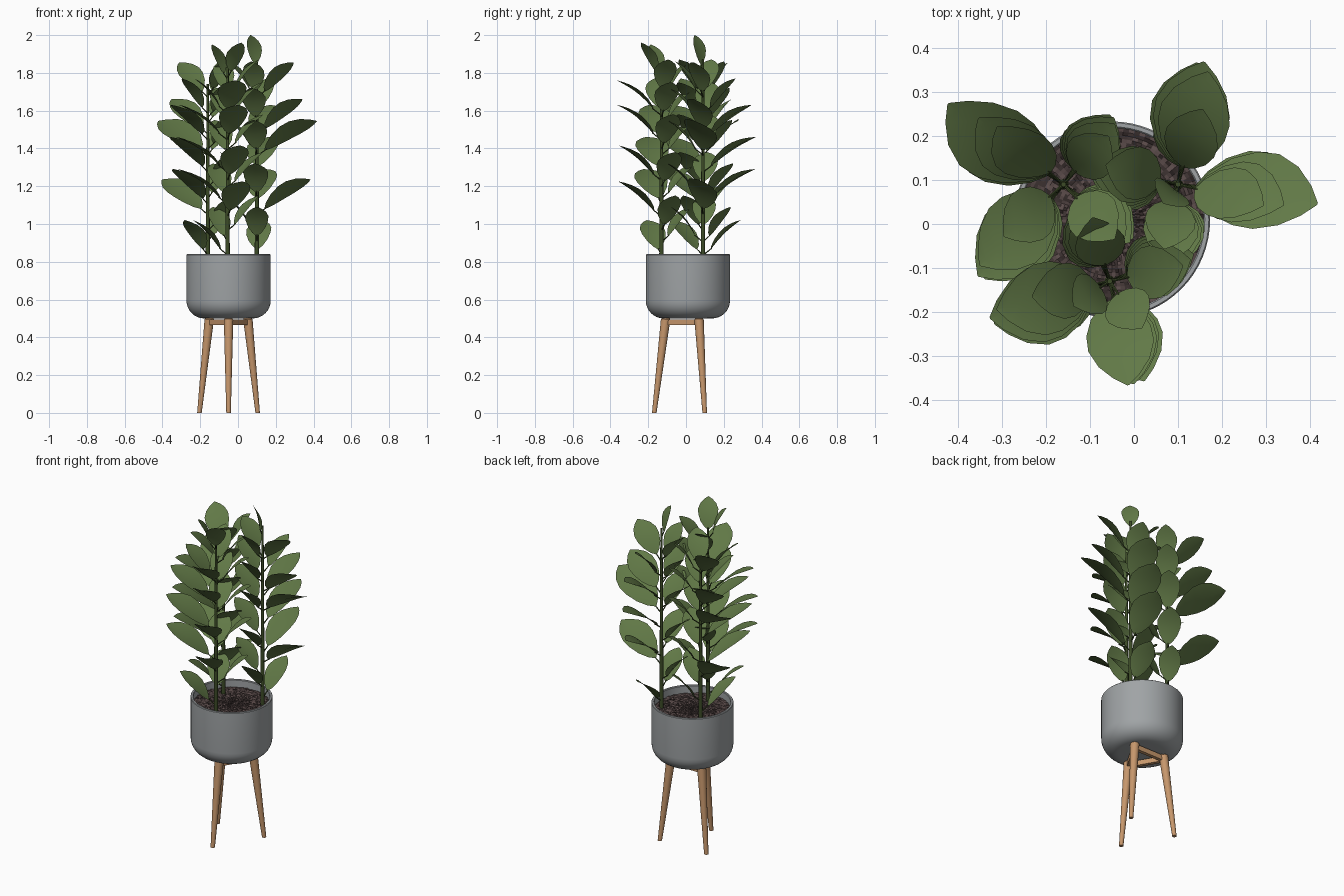
import bpy
import bmesh
import math
import random
from mathutils import Vector

random.seed(4)
cube = bpy.data.objects.get("Cube")
if cube:
    bpy.data.objects.remove(cube, do_unlink=True)

CENTRE = Vector((-0.05, 0.01, 0))
UP = Vector((0, 0, 1))


def material(name, r, g, b):
    mat = bpy.data.materials.new(name)
    mat.use_nodes = True
    mat.diffuse_color = (r, g, b, 1)
    shader = mat.node_tree.nodes["Principled BSDF"]
    shader.inputs["Base Color"].default_value = (r, g, b, 1)
    shader.inputs["Roughness"].default_value = 0.7
    return mat


GREY = material("pot grey", 0.35, 0.37, 0.38)
WOOD = material("warm wood", 0.57, 0.31, 0.15)
LEAF = material("leaf green", 0.12, 0.19, 0.062)
STEM = material("stem green", 0.045, 0.07, 0.02)
SOIL = material("soil brown", 0.10, 0.068, 0.066)
DARK_SOIL = material("dark soil", 0.045, 0.031, 0.03)


def finish(bm, name, *mats, smooth=True):
    mesh = bpy.data.meshes.new(name)
    bm.to_mesh(mesh)
    bm.free()
    for mat in mats:
        mesh.materials.append(mat)
    obj = bpy.data.objects.new(name, mesh)
    bpy.context.collection.objects.link(obj)
    if smooth:
        bpy.ops.object.select_all(action="DESELECT")
        obj.select_set(True)
        bpy.context.view_layer.objects.active = obj
        bpy.ops.object.shade_smooth_by_angle(angle=math.radians(40))
    return obj


def rod(bm, start, end, r_start, r_end, sides=12):
    """Tapered round bar between two points."""
    axis = end - start
    matrix = axis.to_track_quat("Z", "Y").to_matrix().to_4x4()
    matrix.translation = (start + end) / 2
    bmesh.ops.create_cone(bm, cap_ends=True, segments=sides, radius1=r_start,
                          radius2=r_end, depth=axis.length, matrix=matrix)


def lathe(profile, steps):
    """Spin a (radius, height) profile about the pot axis."""
    bm = bmesh.new()
    verts = [bm.verts.new(CENTRE + Vector((r, 0, z))) for r, z in profile]
    edges = [bm.edges.new(pair) for pair in zip(verts, verts[1:])]
    bmesh.ops.spin(bm, geom=verts + edges, cent=CENTRE, axis=UP,
                   angle=math.tau, steps=steps)
    bmesh.ops.remove_doubles(bm, verts=bm.verts, dist=0.0002)
    bmesh.ops.recalc_face_normals(bm, faces=bm.faces)
    return bm


# Pot: rounded lower corner, straight wall, thin rim and hollow inside
profile = [(0, 0.5)]
for i in range(9):
    a = math.pi / 2 * i / 8
    profile.append((0.128 + 0.095 * math.sin(a), 0.595 - 0.095 * math.cos(a)))
profile += [(0.223, 0.837), (0.22, 0.84), (0.211, 0.84), (0.208, 0.837),
            (0.208, 0.62), (0, 0.62)]
finish(lathe(profile, 64), "pot", GREY)

# Soil: lumpy disc with fine speckled faces
bm = lathe([(0.209 * i / 26, 0.795) for i in range(27)], 100)
for v in bm.verts:
    v.co.z += random.uniform(-0.004, 0.005)
for f in bm.faces:
    f.material_index = int(random.random() < 0.5)
    if f.normal.z < 0:
        f.normal_flip()
finish(bm, "soil", SOIL, DARK_SOIL, smooth=False)

# Stand: three splayed tapered legs joined by flat rails
angles = [math.radians(a) for a in (30, 150, 270)]
tops = []
for name, a in zip(("back_left_leg", "back_right_leg", "front_leg"), angles):
    out = Vector((math.cos(a), math.sin(a), 0))
    top = CENTRE + out * 0.118 + UP * 0.495
    tops.append(top)
    bm = bmesh.new()
    rod(bm, CENTRE + out * 0.178, top, 0.012, 0.025, 20)
    rod(bm, top, top + UP * 0.008, 0.025, 0.018, 20)
    # Level the foot with the floor
    for v in bm.verts:
        if v.co.z < 0.02:
            v.co.z = 0
    finish(bm, name, WOOD)
for i in range(3):
    a, b = tops[i], tops[(i + 1) % 3]
    bm = bmesh.new()
    bmesh.ops.create_cube(bm, size=1)
    bmesh.ops.scale(bm, vec=((b - a).length, 0.02, 0.03), verts=bm.verts)
    obj = finish(bm, f"rail_{i + 1}", WOOD)
    obj.location = (a + b) / 2 - UP * 0.016
    obj.rotation_euler.z = math.atan2(b.y - a.y, b.x - a.x)

# Leaf outline: (distance along blade, half width)
OUTLINE = [(0, 0.03), (0.09, 0.4), (0.25, 0.76), (0.45, 0.98), (0.62, 1),
           (0.79, 0.78), (0.92, 0.4), (1, 0.03)]


def add_leaf(leaves, stems, foot, azimuth, tip_z, reach, roll):
    a = math.radians(azimuth)
    out = Vector((math.cos(a), math.sin(a), 0))
    base = foot + out * min(0.04, reach * 0.25) + UP * (tip_z - 0.155)
    along = foot + out * reach + UP * tip_z - base
    length = along.length
    side = UP.cross(out)
    normal = along.normalized().cross(side)
    r = math.radians(roll)
    side, normal = (side * math.cos(r) - normal * math.sin(r),
                    normal * math.cos(r) + side * math.sin(r))
    half = length * 0.3
    rows = []
    for t, w in OUTLINE:
        mid = base + along * t + normal * 0.06 * length * math.sin(math.pi * t)
        rows.append([leaves.verts.new(mid + side * s * w * half
                                      + normal * abs(s) * w * half * 0.13)
                     for s in (-1, 0, 1)])
    for p, q in zip(rows, rows[1:]):
        for k in (0, 1):
            leaves.faces.new((p[k], q[k], q[k + 1], p[k + 1]))
    # Leaf stalk
    rod(stems, foot + UP * (tip_z - 0.185), base + along * 0.05, 0.004, 0.0025, 6)


# Rows of leaves up one side of a stem: (tip height, reach)
LONG = [(1.235, 0.285), (1.545, 0.32), (1.66, 0.245), (1.855, 0.2)]
WIDE = [(1.02, 0.2), (1.29, 0.28), (1.46, 0.285), (1.63, 0.265), (1.77, 0.18)]
INNER = [(1.15, 0.18), (1.38, 0.2), (1.58, 0.2), (1.75, 0.19), (1.87, 0.17)]
SHORT = [(1.09, 0.17), (1.32, 0.19), (1.55, 0.19), (1.72, 0.18), (1.86, 0.15)]
FRONT = [(1.225, 0.24), (1.415, 0.235), (1.63, 0.24), (1.76, 0.24)]

# Plants: position, stem height, then each row with its direction and roll
PLANTS = {
    "left_plant": ((0.10, 0.09), 1.87,
                   [(LONG, -9, 23), (WIDE, 80, 6), (INNER, 173, 0),
                    (SHORT, 266, 0), ([(2.0, 0.055)], 228, 0)]),
    "right_plant": ((-0.16, 0.09), 1.74,
                    [(LONG, 144, 23), (WIDE, 229, 6), (INNER, 321, 0),
                     (SHORT, 55, 0)]),
    "front_plant": ((-0.055, -0.13), 1.83,
                    [(WIDE, 199, 6), (FRONT, 285, 0), (INNER, 20, 0),
                     (SHORT, 113, 0), ([(1.96, 0.13)], 300, 0),
                     ([(1.95, 0.1)], 210, 0)]),
}
for name, (spot, height, rows) in PLANTS.items():
    foot = Vector((*spot, 0))
    leaves, stems = bmesh.new(), bmesh.new()
    rod(stems, foot + UP * 0.78, foot + UP * height, 0.012, 0.006)
    for row, azimuth, roll in rows:
        for i, (tip_z, reach) in enumerate(row):
            # Rows drift slightly around the stem as they climb
            turn = azimuth + 4 - 3 * i
            add_leaf(leaves, stems, foot, turn, tip_z, reach, roll)
    finish(stems, name + "_stem", STEM)
    finish(leaves, name + "_leaves", LEAF)
